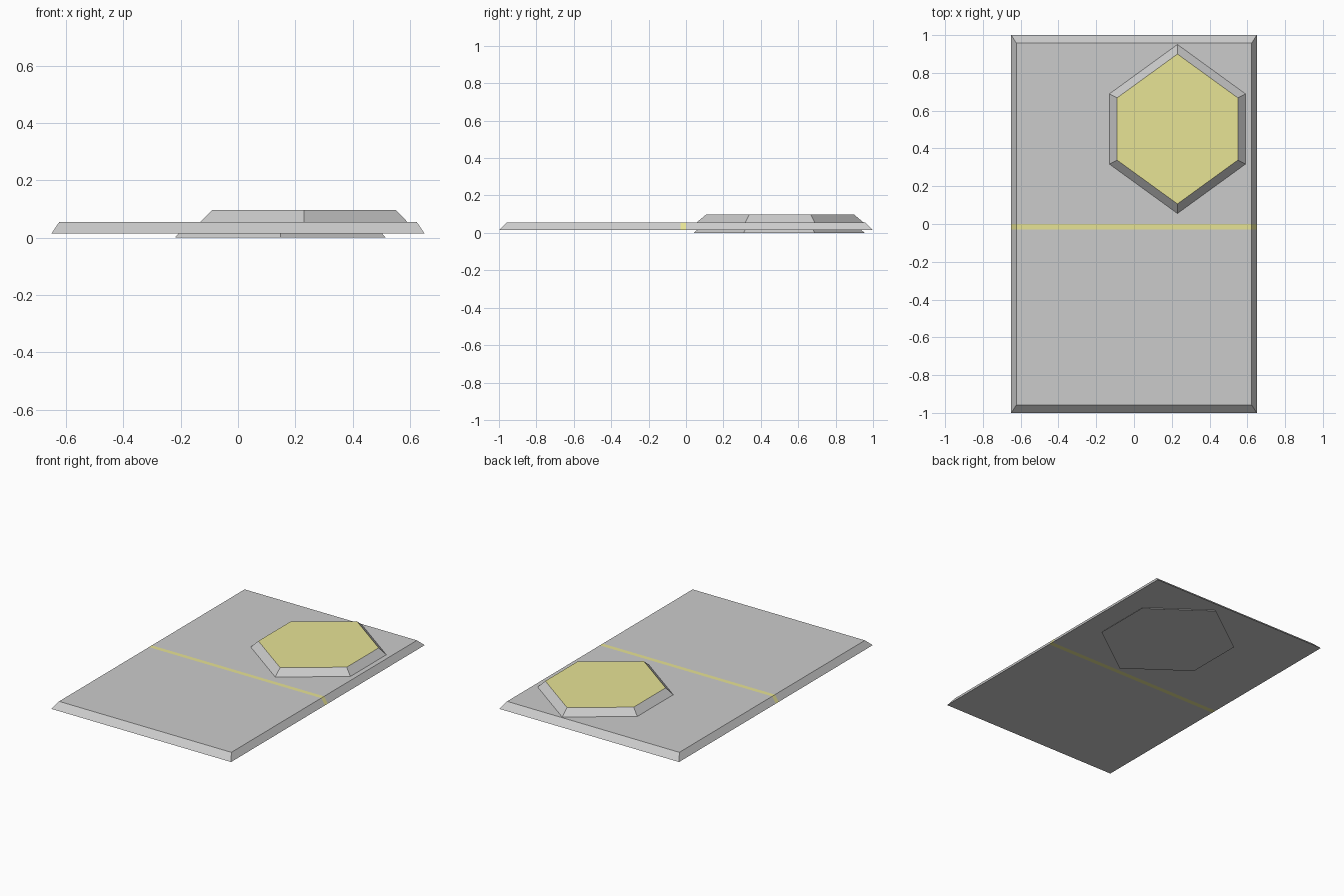
import bpy, bmesh

if "Cube" in bpy.data.objects:
    bpy.data.objects.remove(bpy.data.objects["Cube"])

grey = bpy.data.materials.new("grey")
grey.diffuse_color = (0.8, 0.8, 0.8, 1)
grey.use_nodes = True
grey.node_tree.nodes["Principled BSDF"].inputs["Base Color"].default_value = grey.diffuse_color
yellow = bpy.data.materials.new("yellow")
yellow.diffuse_color = (0.8, 0.77, 0.3, 1)
yellow.use_nodes = True
yellow.node_tree.nodes["Principled BSDF"].inputs["Base Color"].default_value = yellow.diffuse_color


def frustum(outline, centre, z0, z1, taper):
    """Closed prism whose top is the base outline scaled by taper."""
    bm = bmesh.new()
    cx, cy = centre
    low = [bm.verts.new((cx + x, cy + y, z0)) for x, y in outline]
    high = [bm.verts.new((cx + x * taper, cy + y * taper, z1)) for x, y in outline]
    bm.faces.new(low[::-1])
    bm.faces.new(high)
    n = len(outline)
    for i in range(n):
        j = (i + 1) % n
        bm.faces.new((low[i], low[j], high[j], high[i]))
    return bm


def finish(name, bm, is_yellow):
    """Colour the chosen faces and make the object."""
    bm.normal_update()
    for f in bm.faces:
        f.material_index = int(is_yellow(f))
    mesh = bpy.data.meshes.new(name)
    bm.to_mesh(mesh)
    bm.free()
    mesh.materials.append(grey)
    mesh.materials.append(yellow)
    obj = bpy.data.objects.new(name, mesh)
    bpy.context.collection.objects.link(obj)


# Slab with bevelled sides and a yellow band cut across it
band = (-0.03, 0.0)
slab = frustum([(-0.65, -1), (0.65, -1), (0.65, 1), (-0.65, 1)], (0, 0), 0.015, 0.055, 0.958)
for y in band:
    bmesh.ops.bisect_plane(slab, geom=slab.verts[:] + slab.edges[:] + slab.faces[:],
                           plane_co=(0, y, 0), plane_no=(0, 1, 0))
finish("slab", slab, lambda f: all(band[0] - 1e-4 < v.co.y < band[1] + 1e-4 for v in f.verts))

# Tapered hexagonal pads with yellow tops, one above and one set into the underside
hexagon = [(0, -0.457), (0.368, -0.19), (0.368, 0.19), (0, 0.457), (-0.368, 0.19), (-0.368, -0.19)]
for name, centre, z in (("upper_hex_pad", (0.23, 0.503), 0.047),
                        ("lower_hex_pad", (0.148, 0.498), 0.0)):
    finish(name, frustum(hexagon, centre, z, z + 0.05, 0.868), lambda f: f.normal.z > 0.9)
